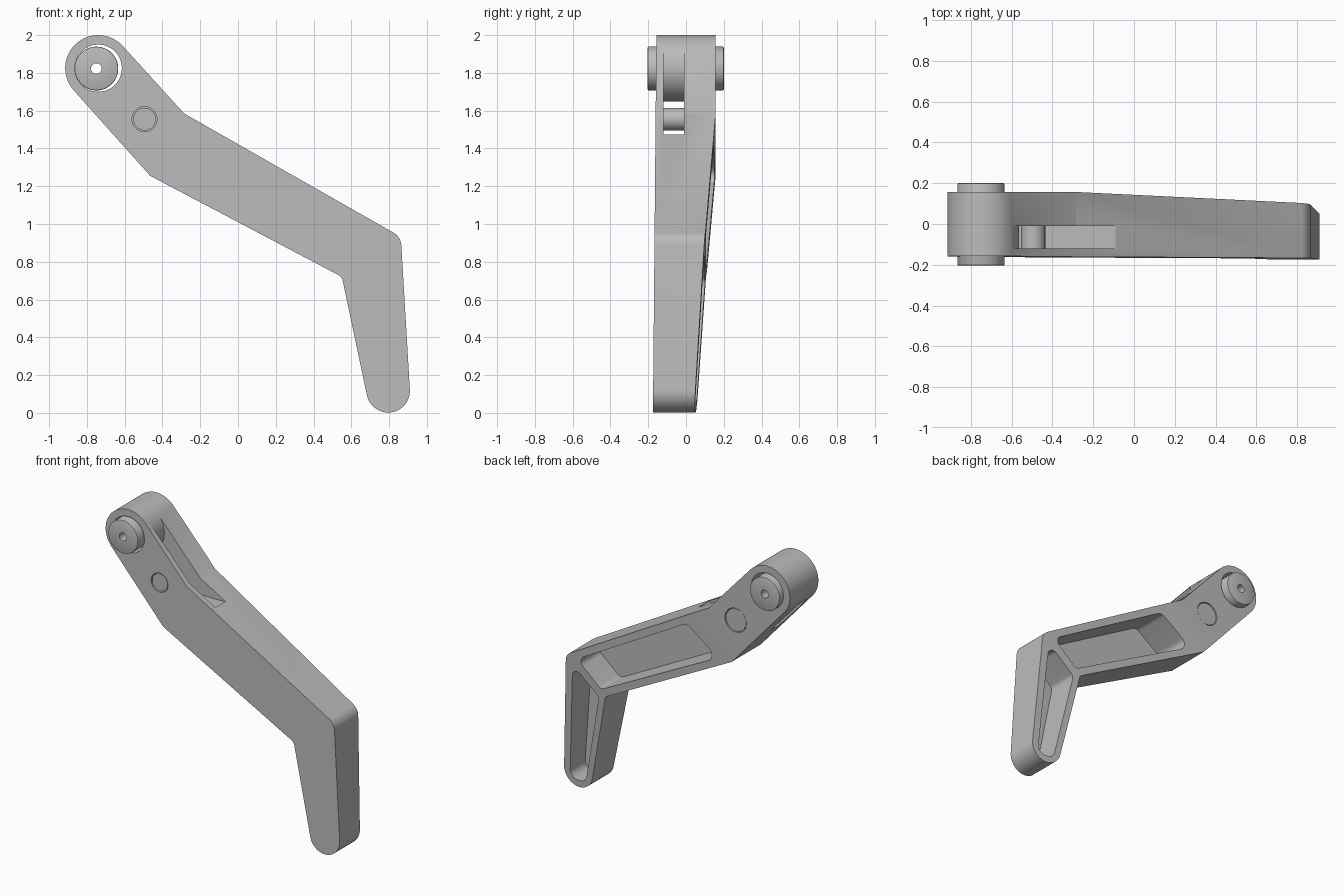
import bpy, bmesh
from math import radians, cos, sin, tan
from mathutils import Vector

if "Cube" in bpy.data.objects:
    bpy.data.objects.remove(bpy.data.objects["Cube"])

metal = bpy.data.materials.new("grey_metal")
metal.use_nodes = True
metal.diffuse_color = (0.5, 0.5, 0.5, 1)
metal.node_tree.nodes["Principled BSDF"].inputs["Base Color"].default_value = (0.5, 0.5, 0.5, 1)

HEAD, PIN, FOOT = (-0.74, 1.825), (-0.495, 1.555), (0.795, 0.117)


def arc(centre, r, start, end, n=32):
    """Points on a circle arc in the x-z plane."""
    angles = [radians(start + (end - start) * i / n) for i in range(n + 1)]
    return [(centre[0] + r * cos(a), centre[1] + r * sin(a)) for a in angles]


def fillet(prev, corner, nxt, r, n=8):
    """Rounded corner between two straight edges."""
    c = Vector(corner)
    a, b = (Vector(prev) - c).normalized(), (Vector(nxt) - c).normalized()
    half = a.angle(b) / 2
    start, end = c + a * r / tan(half), c + b * r / tan(half)
    mid = c + (a + b).normalized() * r / sin(half)
    u, v = start - mid, end - mid
    return [tuple(mid + u.lerp(v, i / n).normalized() * r) for i in range(n + 1)]


def rounded(points, radii):
    out = []
    for i, p in enumerate(points):
        out += fillet(points[i - 1], p, points[(i + 1) % len(points)], radii[i])
    return out


def prism(name, outline, y0, y1, planes=()):
    """Extrude an x-z outline along y, then trim it by planes."""
    bm = bmesh.new()
    face = bm.faces.new([bm.verts.new((x, y0, z)) for x, z in outline])
    ext = bmesh.ops.extrude_face_region(bm, geom=[face])["geom"]
    bmesh.ops.translate(bm, vec=(0, y1 - y0, 0),
                        verts=[g for g in ext if isinstance(g, bmesh.types.BMVert)])
    for co, no in planes:
        bmesh.ops.bisect_plane(bm, geom=bm.verts[:] + bm.edges[:] + bm.faces[:],
                               plane_co=co, plane_no=no, clear_outer=True)
        bmesh.ops.holes_fill(bm, edges=[e for e in bm.edges if e.is_boundary])
    bmesh.ops.recalc_face_normals(bm, faces=bm.faces[:])
    mesh = bpy.data.meshes.new(name)
    bm.to_mesh(mesh)
    bm.free()
    mesh.materials.append(metal)
    obj = bpy.data.objects.new(name, mesh)
    bpy.context.collection.objects.link(obj)
    return obj


def disc(name, centre, r, y0, y1):
    return prism(name, arc(centre, r, 0, 360, 48)[:-1], y0, y1)


def cut(target, cutters):
    for c in cutters:
        mod = target.modifiers.new(c.name, "BOOLEAN")
        mod.operation, mod.solver, mod.object = "DIFFERENCE", "EXACT", c
    finish(target)
    for c in cutters:
        bpy.data.objects.remove(c)


def finish(obj):
    """Apply modifiers and smooth the round walls."""
    bpy.ops.object.select_all(action="DESELECT")
    bpy.context.view_layer.objects.active = obj
    obj.select_set(True)
    for m in list(obj.modifiers):
        bpy.ops.object.modifier_apply(modifier=m.name)
    bpy.ops.object.shade_smooth_by_angle(angle=radians(25))


# Lever body: cranked outline, trimmed to a thinner foot
top_bend, low_bend = (-0.285, 1.585), (-0.465, 1.255)
elbow, inner_elbow = (0.862, 0.932), (0.55, 0.72)
outline = arc(HEAD, 0.175, 42.3, 221.8)
outline += fillet(outline[-1], low_bend, inner_elbow, 0.03)
foot = arc(FOOT, 0.115, 192.4, 363.7)
outline += fillet(low_bend, inner_elbow, foot[0], 0.04)
outline += foot
outline += fillet(foot[-1], elbow, top_bend, 0.08)
outline += [top_bend]
body = prism("lever_body", outline, -0.3, 0.157, [
    ((0, -0.157, 2), (0, -1, 0.009)),
    ((-0.285, 0.157, 1.585), (0.037, 1, -0.0208)),
    ((0.86, 0.1, 0.95), (0.0615, 1, -0.0569)),
])

# Rear pockets, head bore, roller slot and stepped pin bore
arm_pocket = rounded([(-0.11, 1.425), (0.77, 0.925), (0.585, 0.762), (-0.35, 1.25)],
                     [0.05, 0.04, 0.04, 0.05])
leg_pocket = rounded([(0.81, 0.875), (0.605, 0.7), (0.738, 0.05), (0.865, 0.05)],
                     [0.04, 0.04, 0.055, 0.055])
slot = arc(HEAD, 0.176, 42.3, -138.2)
slot += [(-0.95, 1.47), (-0.09, 1.47), (-0.09, 1.9), (-0.5, 2.1)]
cut(body, [
    prism("arm_pocket_cutter", arm_pocket, -0.11, 0.3),
    prism("leg_pocket_cutter", leg_pocket, -0.115, 0.3),
    disc("bore_cutter", HEAD, 0.125, -0.4, 0.4),
    prism("slot_cutter", slot, -0.12, -0.01),
    disc("pin_cutter", PIN, 0.066, -0.4, 0.4),
    disc("pin_head_cutter", PIN, 0.083, 0.03, 0.4),
])

# Pivot bushing, sitting slightly off centre in the bore
BUSH = (-0.75, 1.823)
bushing = disc("pivot_bushing", BUSH, 0.116, -0.203, 0.2)
bevel = bushing.modifiers.new("edge", "BEVEL")
bevel.width, bevel.segments, bevel.limit_method = 0.006, 2, "ANGLE"
bevel.angle_limit = radians(40)
cut(bushing, [disc("bushing_hole_cutter", BUSH, 0.028, -0.5, 0.5)])

# Roller pin with a wider rear head
finish(disc("roller_pin", PIN, 0.06, -0.157, 0.04))
finish(disc("roller_pin_head", PIN, 0.078, 0.035, 0.153))
